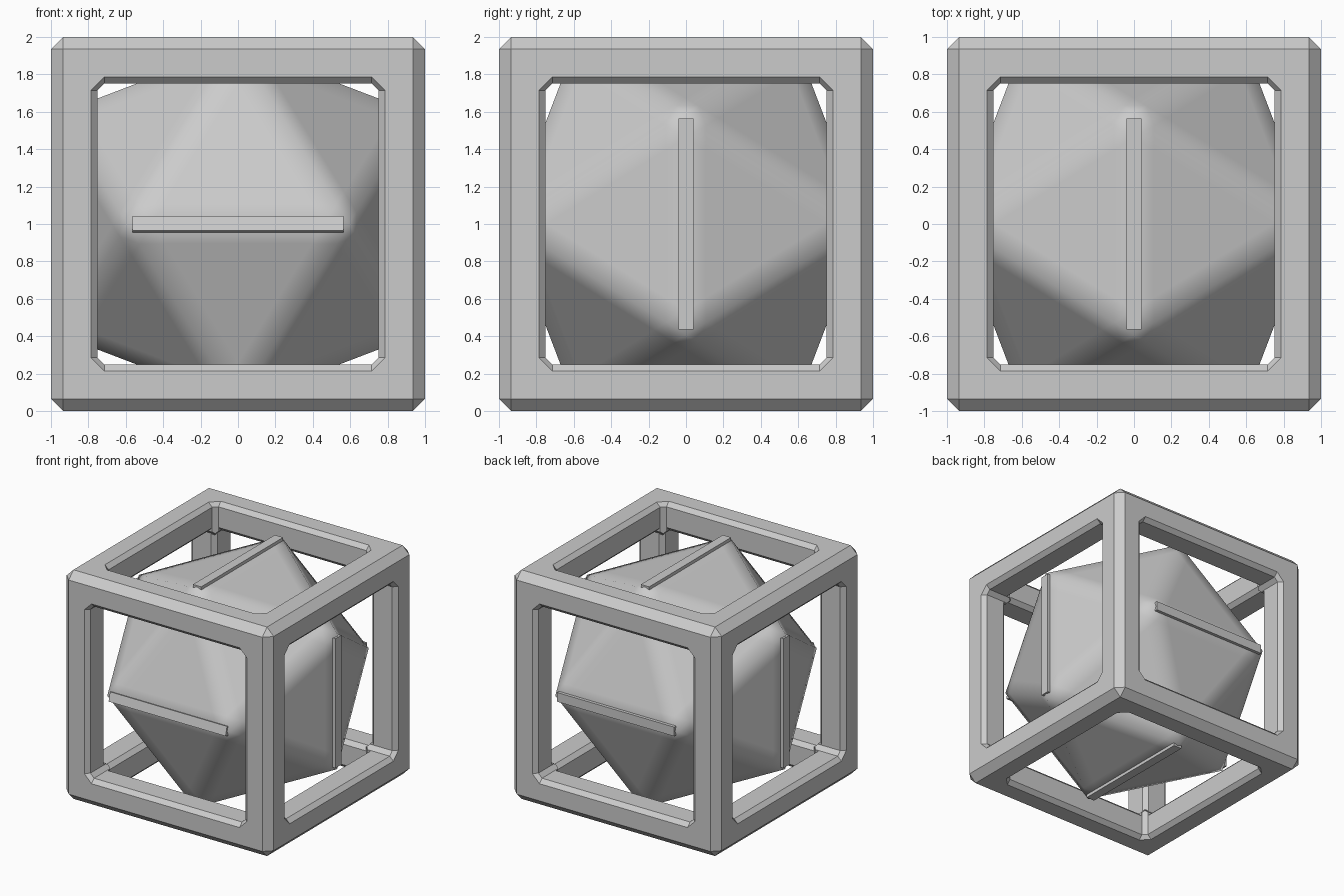
import bpy, bmesh, math
from mathutils import Matrix, Vector

if "Cube" in bpy.data.objects:
    bpy.data.objects.remove(bpy.data.objects["Cube"])

grey = bpy.data.materials.new("stone_grey")
grey.use_nodes = True
colour = (0.6, 0.6, 0.6, 1)
grey.diffuse_color = colour
grey.node_tree.nodes["Principled BSDF"].inputs["Base Color"].default_value = colour

MID = Vector((0, 0, 1))


def make(name, bm, smooth=False):
    bmesh.ops.recalc_face_normals(bm, faces=bm.faces)
    for f in bm.faces:
        f.smooth = smooth
    mesh = bpy.data.meshes.new(name)
    bm.to_mesh(mesh)
    bm.free()
    mesh.materials.append(grey)
    ob = bpy.data.objects.new(name, mesh)
    ob.location = MID
    bpy.context.collection.objects.link(ob)
    return ob


def along(axis, u, v, w):
    """Place w on the given axis and u, v on the two others."""
    p = [u, v]
    p.insert(axis, w)
    return p


def octagon(r, k):
    return [(r, -k), (r, k), (k, r), (-k, r), (-r, k), (-r, -k), (-k, -r), (k, -r)]


def loft(name, axis, sections):
    """Closed tube through octagons given as (position, reach, flat half length)."""
    bm = bmesh.new()
    rings = [[bm.verts.new(along(axis, u, v, w)) for u, v in octagon(r, k)]
             for w, r, k in sections]
    for a, b in zip(rings, rings[1:]):
        for i in range(8):
            j = (i + 1) % 8
            bm.faces.new((a[i], a[j], b[j], b[i]))
    bm.faces.new(rings[0])
    bm.faces.new(rings[-1])
    return make(name, bm)


# Cube frame: chamfered block, opened through on every axis
bm = bmesh.new()
bmesh.ops.create_cube(bm, size=2)
bmesh.ops.bevel(bm, geom=bm.edges[:], offset=0.065, segments=1, affect='EDGES')
frame = make("cube_frame", bm)

cutters = []
for axis in range(3):
    # window with flared rims
    cutters.append(loft("window_cutter", axis, [
        (-1.05, 0.835, 0.715), (-0.965, 0.75, 0.715),
        (0.965, 0.75, 0.715), (1.05, 0.835, 0.715)]))
    # chamfer on the inward edges of the bars
    cutters.append(loft("edge_cutter", axis, [(-0.71, 0.8, 0.735), (0.71, 0.8, 0.735)]))
for c in cutters:
    c.hide_render = True
    mod = frame.modifiers.new("opening", 'BOOLEAN')
    mod.object = c
    mod.operation = 'DIFFERENCE'
    mod.solver = 'EXACT'
bpy.context.view_layer.update()
done = bpy.data.meshes.new_from_object(frame.evaluated_get(bpy.context.evaluated_depsgraph_get()))
frame.modifiers.clear()
frame.data = done
for c in cutters:
    bpy.data.objects.remove(c)

# Twenty-sided core, one edge facing along each axis
HALF = 0.592
REACH = HALF * (1 + math.sqrt(5)) / 2
bm = bmesh.new()
for s in (-1, 1):
    for t in (-1, 1):
        bm.verts.new((s * HALF, t * REACH, 0))
        bm.verts.new((t * REACH, 0, s * HALF))
        bm.verts.new((0, s * HALF, t * REACH))
bmesh.ops.convex_hull(bm, input=bm.verts[:])
bmesh.ops.subdivide_edges(bm, edges=bm.edges[:], cuts=8, use_grid_fill=True)
make("core", bm, smooth=True)

# Ridge bars lying on the six outward edges; the front one is tipped upward
bars = {"front": (1, -1, 0), "back": (1, 1, 0), "right": (0, -1, 2),
        "left": (0, 1, 2), "bottom": (2, -1, 1), "top": (2, 1, 1)}
for side, (facing, sign, run) in bars.items():
    size = [0.08] * 3
    size[run] = 1.13
    bm = bmesh.new()
    bmesh.ops.create_cube(bm, size=1)
    bmesh.ops.scale(bm, vec=size, verts=bm.verts)
    bar = make(side + "_ridge", bm)
    offset = Vector()
    offset[facing] = sign * 0.93
    if side == "front":
        offset.z = -0.007
        bar.rotation_euler.x = math.radians(-15)
    bar.location = MID + offset
